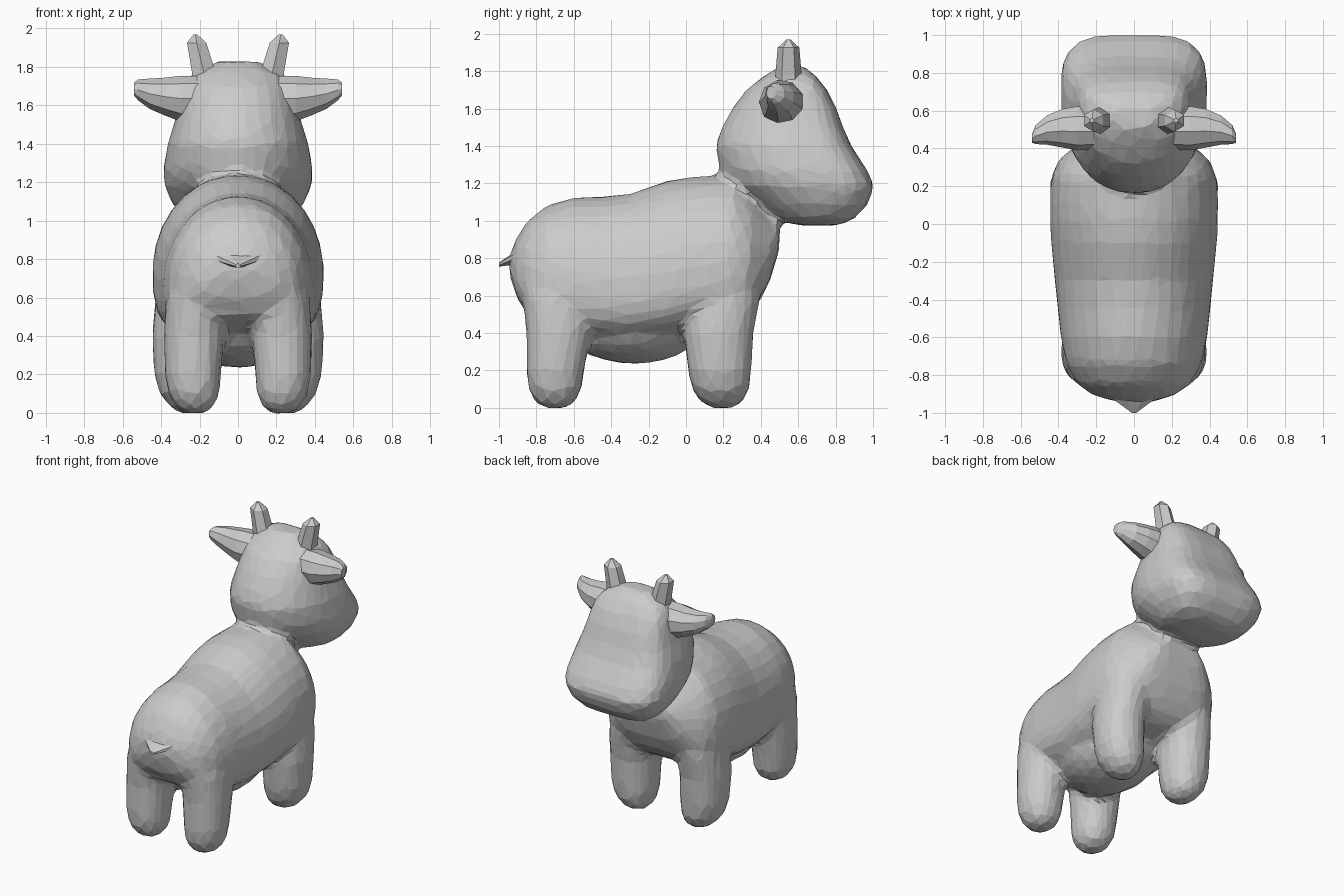
import bpy, bmesh, math

if "Cube" in bpy.data.objects:
    bpy.data.objects.remove(bpy.data.objects["Cube"])


def sup(t, n):
    """Point on a unit superellipse; n = 2 is round, larger is boxier."""
    c, s = math.cos(t), math.sin(t)
    return (math.copysign(abs(c) ** (2 / n), c), math.copysign(abs(s) ** (2 / n), s))


def loft(name, rings):
    """Skin equal-length rings of points and cap both ends."""
    bm = bmesh.new()
    loops = [[bm.verts.new(p) for p in r] for r in rings]
    k = len(loops[0])
    for a, b in zip(loops, loops[1:]):
        for i in range(k):
            j = (i + 1) % k
            bm.faces.new((a[i], a[j], b[j], b[i]))
    bm.faces.new(loops[0])
    bm.faces.new(loops[-1])
    bmesh.ops.recalc_face_normals(bm, faces=bm.faces)
    me = bpy.data.meshes.new(name)
    bm.to_mesh(me)
    bm.free()
    ob = bpy.data.objects.new(name, me)
    bpy.context.collection.objects.link(ob)
    return ob


def angles(k):
    return [2 * math.pi * (i + 0.5) / k for i in range(k)]


# Torso: sections along y as (y, bottom, top, half width), boxier underneath
TORSO = [(-.945, .72, .82, .09), (-.91, .60, .90, .21), (-.85, .50, 1.0, .30),
         (-.74, .45, 1.085, .36), (-.6, .39, 1.125, .388), (-.45, .355, 1.13, .405),
         (-.3, .35, 1.145, .42), (-.1, .37, 1.215, .44), (.02, .41, 1.235, .447),
         (.12, .43, 1.24, .447), (.25, .45, 1.24, .44), (.34, .5, 1.17, .40),
         (.40, .58, 1.1, .33), (.45, .68, 1.04, .27), (.50, .85, 1.0, .18)]
rings = []
for y, zb, zt, w in TORSO:
    zc = zb + .36 * (zt - zb)
    ring = []
    for t in angles(32):
        up = math.sin(t) > 0
        u, v = sup(t, 2.05 if up else 2.9)
        ring.append((w * u, y, zc + v * (zt - zc if up else zc - zb)))
    rings.append(ring)
torso = loft("torso", rings)

# Belly bulge hanging between the legs
bpy.ops.mesh.primitive_uv_sphere_add(segments=24, ring_count=14, location=(0, -.28, .45))
belly = bpy.context.object
belly.name = "belly"
belly.scale = (.32, .38, .215)

# Head: sections along z as (z, back y, front y, half width), boxy muzzle side
HEAD = [(.975, .60, .82, .18), (1.01, .46, .90, .28), (1.09, .36, .975, .345),
        (1.19, .23, 1.008, .387), (1.27, .18, .97, .39), (1.4, .155, .885, .367),
        (1.5, .19, .84, .335), (1.6, .245, .805, .31), (1.7, .32, .755, .285),
        (1.77, .41, .70, .235), (1.828, .50, .63, .11)]
rings = []
for z, yb, yf, w in HEAD:
    yc = yb + .6 * (yf - yb)
    ring = []
    for t in angles(28):
        u, v = sup(t, 3.6 if math.sin(t) > 0 else 2.1)
        ring.append((w * u, yc + v * (yf - yc if v > 0 else yc - yb), z))
    rings.append(ring)
head = loft("head", rings)

# Legs: sections along z as (z, x, y, half width x, half width y)
HIND = [(-.004, .225, -.70, .05, .05), (.03, .225, -.70, .10, .11), (.1, .23, -.70, .135, .145),
        (.2, .235, -.70, .147, .155), (.4, .23, -.68, .158, .175), (.6, .215, -.675, .16, .2),
        (.8, .18, -.65, .12, .15)]
FRONT = [(-.004, .25, .19, .05, .05), (.03, .255, .19, .10, .115), (.1, .27, .185, .14, .155),
         (.2, .28, .18, .158, .172), (.4, .285, .175, .163, .187), (.6, .265, .2, .165, .2),
         (.8, .22, .2, .12, .15)]


def leg(name, data, s):
    return loft(name, [[(s * x + rx * sup(t, 2.2)[0], y + ry * sup(t, 2.2)[1], z)
                        for t in angles(20)] for z, x, y, rx, ry in data])


parts = [torso, belly, head]
for s in (-1, 1):
    parts += [leg("hind_leg", HIND, s), leg("front_leg", FRONT, s)]

# Fuse torso, head and legs into one faceted skin
bpy.ops.object.select_all(action='DESELECT')
for p in parts:
    p.select_set(True)
bpy.context.view_layer.objects.active = torso
bpy.ops.object.join()
body = bpy.context.object
body.name = "body"
m = body.modifiers.new("fuse", 'REMESH')
m.mode = 'VOXEL'
m.voxel_size = .022
m = body.modifiers.new("soften", 'SMOOTH')
m.factor = .5
m.iterations = 14
m = body.modifiers.new("facets", 'DECIMATE')
m.ratio = .055
for name in ("fuse", "soften", "facets"):
    bpy.ops.object.modifier_apply(modifier=name)
for f in body.data.polygons:
    f.use_smooth = False

# Ears: sections along x as (x, y, z, half depth, half height)
EAR = [(.2, .51, 1.635, .115, .12), (.3, .51, 1.635, .12, .12), (.38, .51, 1.645, .105, .1),
       (.46, .50, 1.66, .08, .08), (.52, .475, 1.68, .052, .055), (.54, .455, 1.685, .025, .035)]
# Horns: six-sided, sections along z as (z, x, radius)
HORN = [(1.7, .17, .072), (1.78, .18, .07), (1.925, .215, .058), (1.968, .222, .012)]
for s, side in ((-1, "left"), (1, "right")):
    loft(side + "_ear", [[(s * x, y + ry * math.cos(t), z + rz * math.sin(t))
                          for t in angles(9)] for x, y, z, ry, rz in EAR])
    loft(side + "_horn", [[(s * (x + r * math.cos(t)), .548 + r * math.sin(t), z)
                           for t in angles(6)] for z, x, r in HORN])

# Tail: short flat wedge, sections along y as (y, z, half width, half height)
TAIL = [(-.85, .81, .22, .05), (-.92, .79, .13, .035), (-1.0, .765, .012, .012)]
loft("tail", [[(w * math.cos(t), y, z + h * math.sin(t) + .15 * w * abs(math.cos(t)))
               for t in angles(8)] for y, z, w, h in TAIL])
